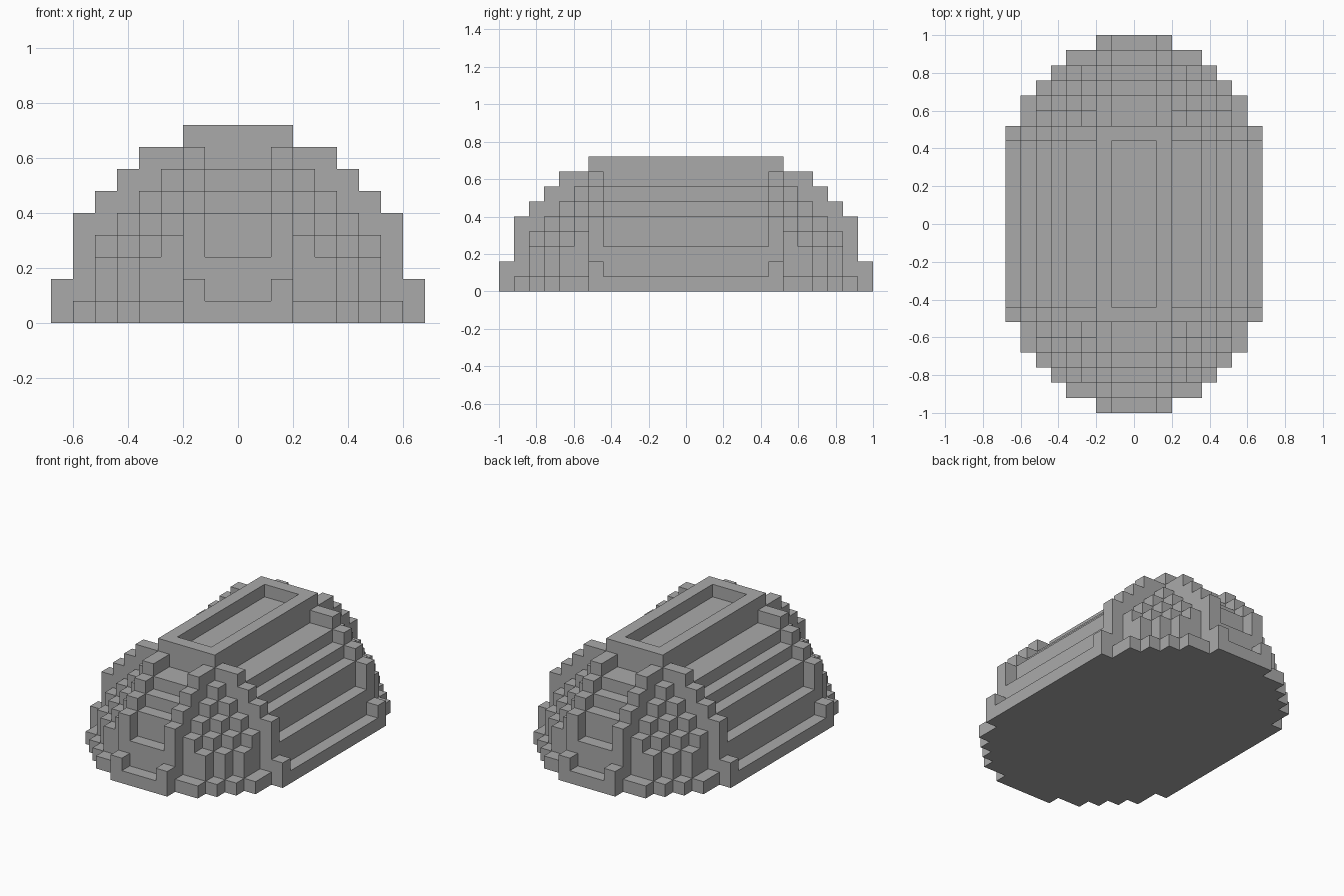
import bpy
import bmesh
from mathutils import Vector

cube = bpy.data.objects.get("Cube")
if cube:
    bpy.data.objects.remove(cube, do_unlink=True)

UNIT = 0.08            # edge of one block
STRETCH = 4            # blocks inserted in each half of the length
OUTER, INNER = 71, 56  # squared radii, in blocks
RIB = 2                # block offset of the ribs from the centre
HX, HY, HZ = 8, 12, 8

grey = bpy.data.materials.new("stone_grey")
grey.use_nodes = True
colour = (0.4, 0.4, 0.4, 1)
grey.diffuse_color = colour
grey.node_tree.nodes["Principled BSDF"].inputs["Base Color"].default_value = colour


def filled(x, y, z):
    """Base slab and ribs reach the outer dome, everything else the inner one."""
    if z < 0:
        return False
    a, b = abs(x), max(abs(y) - STRETCH, 0)
    raised = z == 0 or a == RIB or b == RIB
    height = max(z - 0.1, 0)
    if raised and a * a + b * b + height * height <= OUTER:
        return True
    return a * a + b * b + z * z <= INNER


def add_side(bm, corners, cell, axis, sign):
    """One square on the side of a block that faces along the axis."""
    normal = Vector((0, 0, 0))
    normal[axis] = sign
    u, v = Vector((0, 0, 0)), Vector((0, 0, 0))
    u[(axis + 1) % 3] = 1
    v[(axis + 2) % 3] = sign
    middle = 2 * Vector(cell) + normal
    verts = []
    for p in (-u - v, u - v, u + v, v - u):
        key = tuple(round(c) for c in middle + p)
        if key not in corners:
            corners[key] = bm.verts.new(
                (key[0] * UNIT / 2, key[1] * UNIT / 2, (key[2] + 1) * UNIT / 2))
        verts.append(corners[key])
    bm.faces.new(verts)


# Stepped dome: only the exposed block sides
bm = bmesh.new()
corners = {}
for x in range(-HX, HX + 1):
    for y in range(-HY, HY + 1):
        for z in range(HZ + 1):
            if not filled(x, y, z):
                continue
            for axis in range(3):
                for sign in (-1, 1):
                    beside = [x, y, z]
                    beside[axis] += sign
                    if not filled(*beside):
                        add_side(bm, corners, (x, y, z), axis, sign)

# Merge flat runs into single faces
bmesh.ops.dissolve_limit(bm, angle_limit=0.01, verts=bm.verts[:], edges=bm.edges[:])
mesh = bpy.data.meshes.new("ribbed_block_dome")
bm.to_mesh(mesh)
bm.free()
mesh.materials.append(grey)
dome = bpy.data.objects.new("ribbed_block_dome", mesh)
bpy.context.collection.objects.link(dome)
